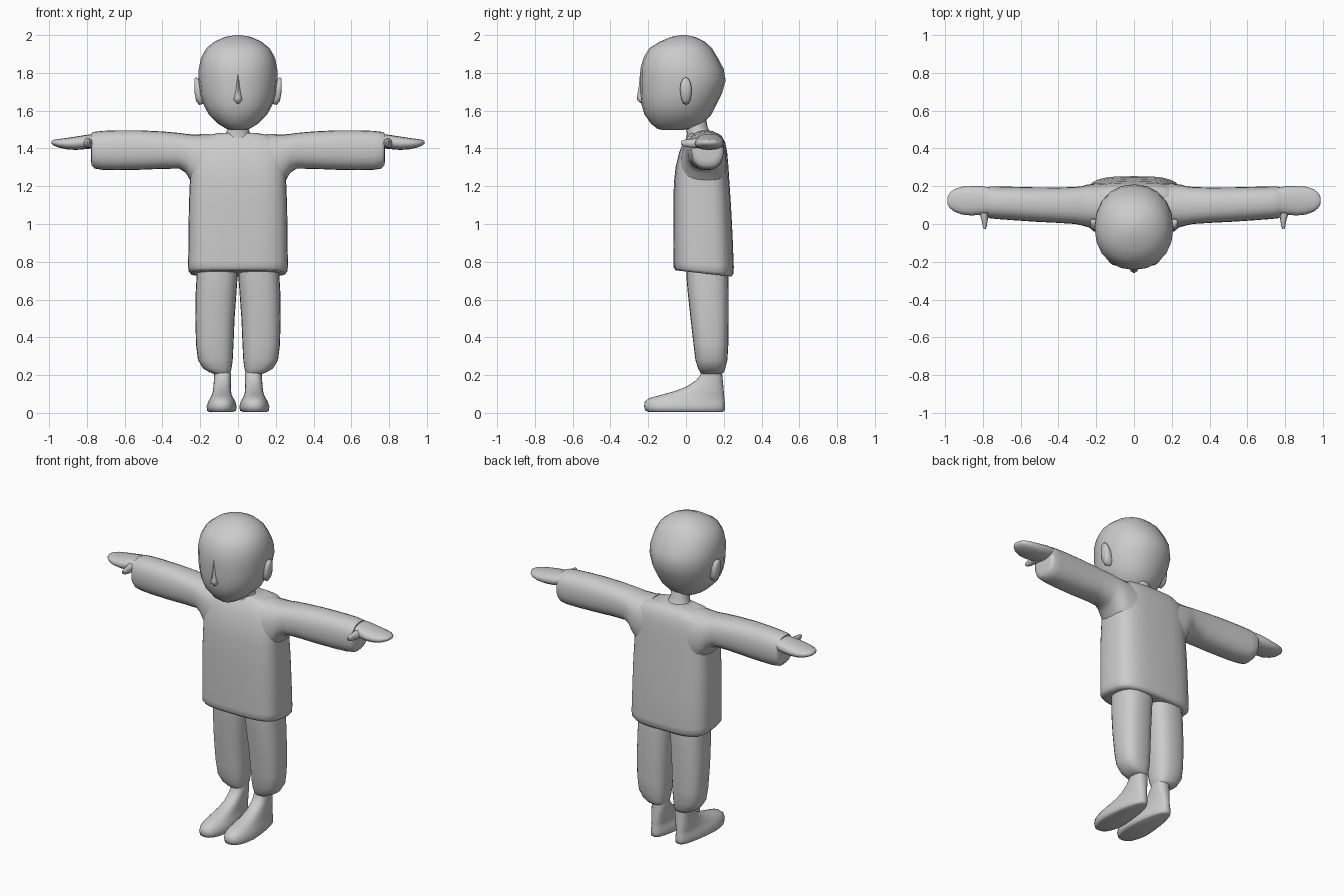
import bpy, bmesh, math

grey = bpy.data.materials.new("plain_grey")
grey.diffuse_color = (0.6, 0.6, 0.6, 1)


def loft(name, axis, rings, power=2.0, segs=24, mirror=False, fix=None):
    """Skin rings (pos, a0, a1, b0, b1): a, b are x, y for axis z, or y, z for axis x."""
    bm = bmesh.new()
    loops = []
    for pos, a0, a1, b0, b1 in rings:
        loop = []
        for i in range(segs):
            t = 2 * math.pi * i / segs
            c, s = math.cos(t), math.sin(t)
            a = (a0 + a1) / 2 + (a1 - a0) / 2 * math.copysign(abs(c) ** (2 / power), c)
            b = (b0 + b1) / 2 + (b1 - b0) / 2 * math.copysign(abs(s) ** (2 / power), s)
            co = (a, b, pos) if axis == "z" else (pos, a, b)
            loop.append(bm.verts.new(fix(*co) if fix else co))
        loops.append(loop)
    for lo, hi in zip(loops, loops[1:]):
        for i in range(segs):
            j = (i + 1) % segs
            bm.faces.new((lo[i], lo[j], hi[j], hi[i]))
    bm.faces.new(loops[0][::-1])
    bm.faces.new(loops[-1])
    bmesh.ops.recalc_face_normals(bm, faces=bm.faces)
    me = bpy.data.meshes.new(name)
    bm.to_mesh(me)
    bm.free()
    me.materials.append(grey)
    ob = bpy.data.objects.new(name, me)
    bpy.context.collection.objects.link(ob)
    if mirror:
        m = ob.modifiers.new("mirror", "MIRROR")
        m.use_mirror_merge = False
    bpy.ops.object.select_all(action="DESELECT")
    ob.select_set(True)
    bpy.context.view_layer.objects.active = ob
    bpy.ops.object.shade_smooth_by_angle(angle=math.radians(60))
    return ob


def sym(rows):
    """Rings centred on x = 0 from (z, half width, y0, y1)."""
    return [(z, -w, w, y0, y1) for z, w, y0, y1 in rows]


# Head: egg with a narrow jaw and a high bulge at the back
loft("head", "z", sym([
    (1.497, .03, -.12, -.03), (1.503, .06, -.15, .03), (1.53, .105, -.185, .09),
    (1.58, .155, -.22, .135), (1.63, .182, -.235, .16), (1.69, .20, -.242, .19),
    (1.76, .208, -.243, .21), (1.82, .208, -.242, .20), (1.88, .196, -.225, .168),
    (1.93, .168, -.195, .138), (1.965, .125, -.14, .10), (1.99, .07, -.08, .05),
    (2.0, .012, -.03, .0)]), power=2.15, segs=20)

# Neck
loft("neck", "z", sym([(1.44, .085, .0, .15), (1.48, .065, .005, .13),
                       (1.51, .055, .0, .115), (1.60, .06, .0, .10)]), segs=16)

# Nose
loft("nose", "z", sym([(1.635, .006, -.235, -.215), (1.657, .024, -.258, -.21),
                       (1.67, .02, -.26, -.21), (1.73, .011, -.25, -.21),
                       (1.80, .004, -.243, -.21)]), segs=8)

# Ears: flat upright ovals leaning off the head
loft("ear", "x", [(.17, -.02, .025, 1.64, 1.74), (.205, -.03, .03, 1.63, 1.765),
                  (.222, -.032, .03, 1.65, 1.777), (.231, -.022, .018, 1.70, 1.77)],
     segs=12, mirror=True)


# Shirt body, with the hem dropping towards the back
def hem(x, y, z):
    return x, y, z - max(0, .95 - z) / .2 * .035 * (y + .06) / .31


loft("shirt_body", "z", sym([
    (.755, .225, -.03, .225), (.755, .25, -.055, .24), (.77, .263, -.065, .252),
    (.80, .264, -.066, .253), (.95, .262, -.067, .246), (1.10, .26, -.067, .238),
    (1.22, .255, -.064, .23), (1.30, .255, -.055, .225), (1.38, .25, -.036, .218),
    (1.43, .235, -.015, .208), (1.465, .19, .01, .19), (1.482, .10, .025, .165)]),
    power=3.4, segs=32, fix=hem)

# Sleeves, flaring into the armpits
loft("sleeve", "x", [
    (.15, -.03, .215, 1.15, 1.477), (.21, -.025, .213, 1.18, 1.475),
    (.25, -.015, .208, 1.225, 1.475), (.275, -.008, .20, 1.27, 1.477),
    (.31, .0, .196, 1.293, 1.482), (.40, .006, .193, 1.292, 1.49),
    (.52, .012, .194, 1.287, 1.496), (.64, .02, .197, 1.285, 1.496),
    (.72, .026, .199, 1.287, 1.493), (.76, .03, .199, 1.294, 1.488),
    (.775, .037, .193, 1.31, 1.482), (.778, .06, .17, 1.335, 1.46)],
    power=2.4, mirror=True)

# Flat mitten hands and thumbs
loft("hand", "x", [
    (.74, .06, .185, 1.405, 1.48), (.80, .05, .20, 1.397, 1.472),
    (.86, .045, .20, 1.392, 1.463), (.91, .05, .197, 1.396, 1.455),
    (.95, .065, .185, 1.405, 1.45), (.975, .085, .165, 1.415, 1.446),
    (.987, .105, .142, 1.425, 1.44)], power=2.3, segs=16, mirror=True)


def swing(x, y, z):
    return .79 + x, -z, 1.43 + y


loft("thumb", "z", [(-.13, -.03, .045, -.025, .03), (-.06, -.022, .03, -.03, .025),
                    (-.02, -.016, .016, -.026, .02), (.012, -.011, .011, -.018, .016),
                    (.027, -.005, .006, -.008, .01)],
     segs=10, mirror=True, fix=swing)

# Trouser legs, gathered in at the ankle
loft("trouser_leg", "z", [
    (.205, .045, .125, .085, .185), (.215, .04, .15, .075, .20),
    (.235, .034, .185, .064, .208), (.28, .028, .212, .05, .219),
    (.36, .024, .222, .04, .224), (.50, .018, .226, .024, .226),
    (.64, .008, .224, .009, .226), (.71, .003, .22, .003, .225),
    (.80, .0, .215, .0, .22)], power=2.6, mirror=True)


# Feet: broad toes, narrower heel
def heel(x, y, z):
    k = 1 - .3 * min(1, max(0, (y + .08) / .25)) * min(1, max(0, (.12 - z) / .05))
    return .085 + (x - .085) * k, y, z


loft("foot", "z", [
    (.006, .02, .155, -.20, .195), (.012, .008, .167, -.215, .205),
    (.035, .005, .168, -.222, .206), (.06, .012, .16, -.218, .205),
    (.078, .022, .15, -.195, .203), (.096, .03, .142, -.13, .202),
    (.115, .036, .134, -.06, .20), (.14, .038, .13, .005, .198),
    (.17, .037, .128, .05, .195), (.20, .036, .126, .076, .192),
    (.24, .045, .13, .085, .19)], power=2.5, mirror=True, fix=heel)
